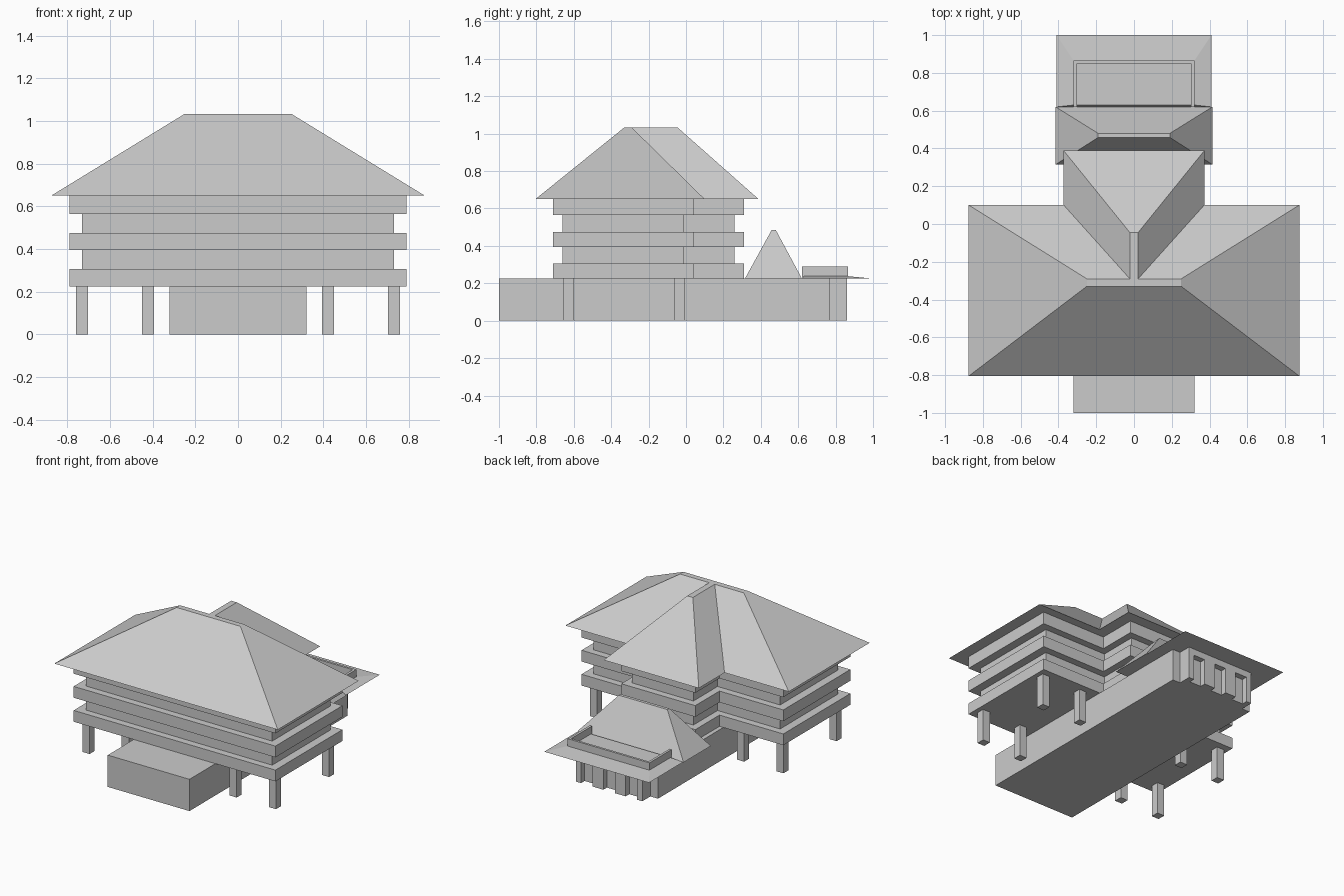
import bpy

if "Cube" in bpy.data.objects:
    bpy.data.objects.remove(bpy.data.objects["Cube"])


def mesh(name, verts, faces):
    me = bpy.data.meshes.new(name)
    me.from_pydata(verts, [], faces)
    ob = bpy.data.objects.new(name, me)
    bpy.context.collection.objects.link(ob)
    return ob


def loft(name, low, high):
    """Closed solid between two matching loops (counter-clockwise from above)."""
    n = len(low)
    sides = [(i, (i + 1) % n, n + (i + 1) % n, n + i) for i in range(n)]
    return mesh(name, low + high,
                [tuple(reversed(range(n))), tuple(range(n, 2 * n))] + sides)


def prism(name, outline, z0, z1):
    return loft(name, [(x, y, z0) for x, y in outline],
                [(x, y, z1) for x, y in outline])


def rect(x0, x1, y0, y1):
    return [(x0, y0), (x1, y0), (x1, y1), (x0, y1)]


def box(name, x0, x1, y0, y1, z0, z1):
    return prism(name, rect(x0, x1, y0, y1), z0, z1)


def hip_roof(name, eave, ridge, z0, z1):
    """eave and ridge: (half width, y front, y back)."""
    def loop(r, z):
        return [(x, y, z) for x, y in rect(-r[0], r[0], r[1], r[2])]
    return loft(name, loop(eave, z0), loop(ridge, z1))


def mirrored(right):
    """Complete a right-hand outline with its mirror image."""
    return right + [(-x, y) for x, y in reversed(right)]


# Ground floor hall, narrowing towards the rear bay
prism("ground_floor", mirrored([(.32, -1), (.32, .77), (.26, .77), (.26, .82)]), 0, .225)

# Rear bay: piers and lintel around three door recesses
box("bay_lintel", -.26, .26, .82, .86, .18, .225)
for i, (a, b) in enumerate([(-.26, -.22), (-.13, -.045), (.045, .13), (.22, .26)]):
    box(f"bay_pier_{i}", a, b, .82, .86, 0, .18)

# Stilts
for s in (-1, 1):
    for x in (.4225, .73):
        for y in (-.63, -.035):
            box("stilt", s * x - .028, s * x + .028, y - .028, y + .028, 0, .225)

# Upper storeys: T-shaped plan, alternating balcony bands and recessed walls
levels = [.225, .305, .395, .475, .565, .65]
for i in range(5):
    d = 0 if i % 2 == 0 else .05
    plan = mirrored([(.79 - d * 1.2, -.71 + d), (.79 - d * 1.2, .04 - d),
                     (.29 - d, .04 - d), (.29 - d, .31 - d)])
    prism("balcony_band" if d == 0 else "storey_wall", plan, levels[i], levels[i + 1])

# Main roof and rear wing roof
hip_roof("main_roof", (.875, -.805, .10), (.25, -.33, -.29), .65, 1.033)
hip_roof("wing_roof", (.372, -.20, .388), (.022, -.29, -.045), .65, 1.033)

# Low rear roof, entrance canopy and its U-shaped parapet
hip_roof("rear_roof", (.415, .315, .62), (.19, .458, .48), .225, .485)
hip_roof("canopy", (.41, .62, 1.0), (.32, .63, .865), .225, .238)
prism("parapet", [(.32, .62), (.32, .866), (-.32, .866), (-.32, .62),
                  (-.303, .62), (-.303, .85), (.303, .85), (.303, .62)], .23, .29)
